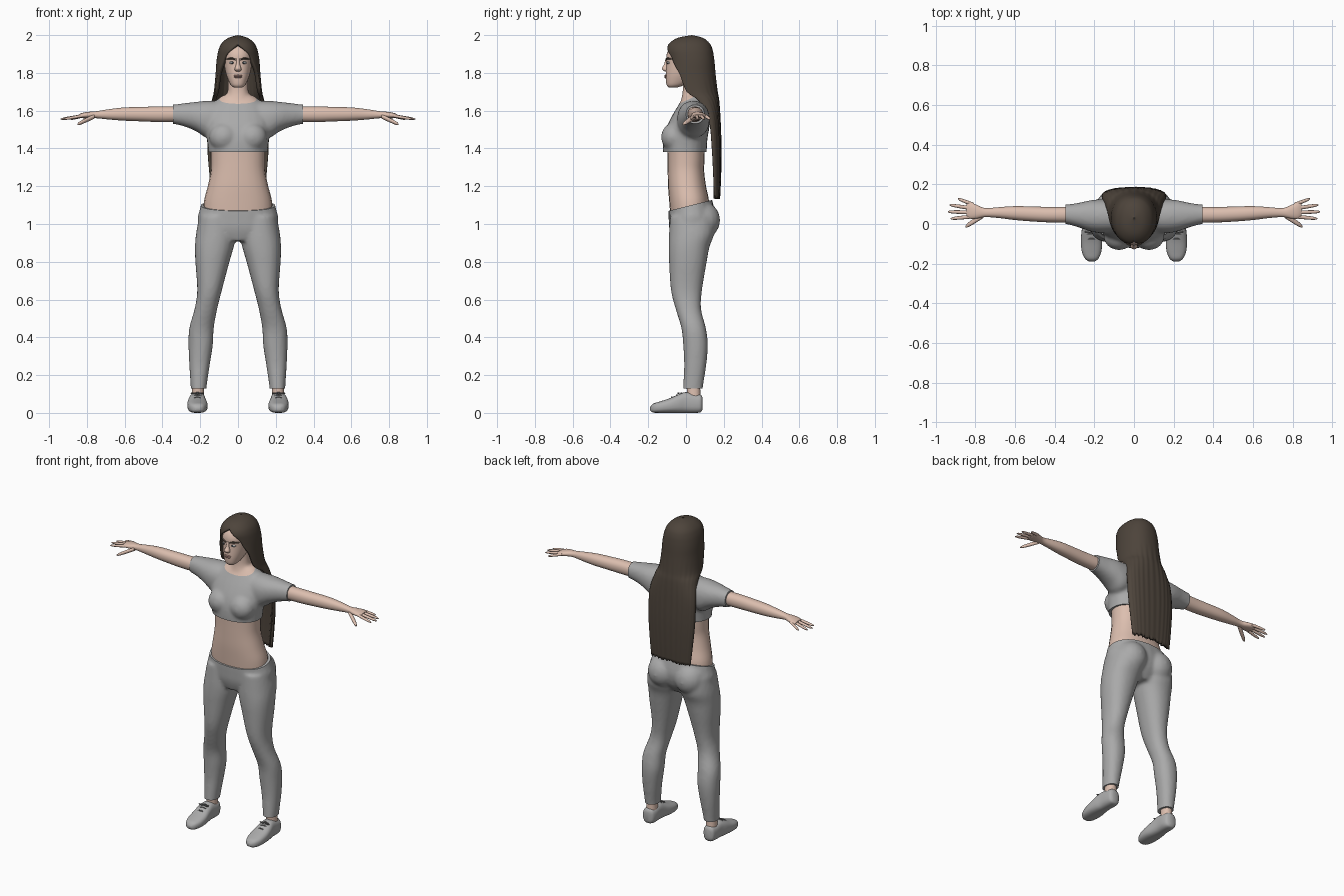
import bpy, bmesh, math, random
from mathutils import Vector

random.seed(4)
if "Cube" in bpy.data.objects:
    bpy.data.objects.remove(bpy.data.objects["Cube"], do_unlink=True)


def material(name, red, green, blue):
    mat = bpy.data.materials.new(name)
    mat.use_nodes = True
    colour = (red, green, blue, 1)
    mat.diffuse_color = colour
    shader = next(n for n in mat.node_tree.nodes if n.type == "BSDF_PRINCIPLED")
    shader.inputs["Base Color"].default_value = colour
    shader.inputs["Roughness"].default_value = .8
    return mat


skin = material("skin", .72, .52, .43)
hair_brown = material("dark brown hair", .075, .058, .044)
cloth = material("grey cloth", .40, .40, .40)
shoe_grey = material("shoe grey", .42, .42, .42)
lace_grey = material("dark lace grey", .16, .16, .16)
eye_white = material("eye white", .65, .65, .65)
iris_dark = material("dark iris", .05, .06, .07)
lip = material("lip", .48, .29, .25)


def smooth_rows(keys, steps=4):
    """Spline through the key sections."""
    rows = []
    last = len(keys) - 1
    for i in range(last):
        near = (keys[max(i - 1, 0)], keys[i], keys[i + 1], keys[min(i + 2, last)])
        for s in range(steps):
            t = s / steps
            rows.append([b + t / 2 * (c - a + t * (2*a - 5*b + 4*c - d + t * (3*b - 3*c + d - a)))
                         for a, b, c, d in zip(*near)])
    rows.append(list(keys[last]))
    return rows


def oval(angle, power):
    c, s = math.cos(angle), math.sin(angle)
    return (math.copysign(abs(c) ** (2 / power), c), math.copysign(abs(s) ** (2 / power), s))


def loft(bm, keys, axis=2, sides=24, power=2.2):
    """Capped loft; keys are position, then low and high limits on the two other axes.
    A four-number key is symmetric: position, half width, low, high."""
    keys = [(k[0], -k[1], *k[1:]) if len(k) == 4 else k for k in keys]
    u, v = [n for n in range(3) if n != axis]
    rings = []
    for h, u0, u1, v0, v1 in smooth_rows(keys):
        ring = []
        for n in range(sides):
            c, s = oval(math.tau * n / sides, power)
            co = Vector()
            co[axis] = h
            co[u] = (u0 + u1) / 2 + c * (u1 - u0) / 2
            co[v] = (v0 + v1) / 2 + s * (v1 - v0) / 2
            ring.append(bm.verts.new(co))
        rings.append(ring)
    for low, high in zip(rings, rings[1:]):
        for n in range(sides):
            m = (n + 1) % sides
            bm.faces.new((low[n], low[m], high[m], high[n]))
    bm.faces.new(rings[0])
    bm.faces.new(rings[-1])


def ball(bm, centre, radii):
    made = bmesh.ops.create_uvsphere(bm, u_segments=20, v_segments=12, radius=1)["verts"]
    for vert in made:
        vert.co = Vector(a + b * c for a, b, c in zip(centre, vert.co, radii))


def mirror(bm):
    copy = bmesh.ops.duplicate(bm, geom=bm.verts[:] + bm.edges[:] + bm.faces[:])["geom"]
    for item in copy:
        if isinstance(item, bmesh.types.BMVert):
            item.co.x *= -1


def soften(ob):
    bpy.ops.object.select_all(action="DESELECT")
    ob.select_set(True)
    bpy.context.view_layer.objects.active = ob
    bpy.ops.object.shade_smooth_by_angle(angle=math.radians(50))


def finish(name, bm, *mats, recalc=True, shade=True):
    if recalc:
        bmesh.ops.recalc_face_normals(bm, faces=bm.faces[:])
    mesh = bpy.data.meshes.new(name)
    bm.to_mesh(mesh)
    bm.free()
    for mat in mats:
        mesh.materials.append(mat)
    ob = bpy.data.objects.new(name, mesh)
    bpy.context.collection.objects.link(ob)
    if shade:
        soften(ob)
    return ob


def fuse(name, bm, cuts, paint, *mats):
    """Blend overlapping volumes into one skin, trim it by planes, paint past one plane."""
    ob = finish(name, bm, *mats, shade=False)
    remesh = ob.modifiers.new("Blend", "REMESH")
    remesh.mode = "VOXEL"
    remesh.voxel_size = .01
    relax = ob.modifiers.new("Relax", "SMOOTH")
    relax.iterations = 6
    graph = bpy.context.evaluated_depsgraph_get()
    mesh = bpy.data.meshes.new_from_object(ob.evaluated_get(graph))
    ob.modifiers.clear()
    ob.data = mesh
    mesh.materials.clear()
    for mat in mats:
        mesh.materials.append(mat)
    work = bmesh.new()
    work.from_mesh(mesh)
    for face in work.faces:
        face.material_index = 0
    for point, normal in cuts + paint:
        trim = (point, normal) in cuts
        done = bmesh.ops.bisect_plane(work, geom=work.verts[:] + work.edges[:] + work.faces[:],
                                      dist=.00001, plane_co=point, plane_no=normal, clear_outer=trim)
        if trim:
            rim = [e for e in done["geom_cut"] if isinstance(e, bmesh.types.BMEdge)]
            bmesh.ops.edgeloop_fill(work, edges=rim)
        else:
            for face in work.faces:
                if (face.calc_center_median() - Vector(point)).dot(Vector(normal)) > 0:
                    face.material_index = 1
    work.to_mesh(mesh)
    work.free()
    soften(ob)


# Trousers: legs and seat blended with the pelvis
bm = bmesh.new()
loft(bm, [(1.04, .02, .205, -.085, .15), (.95, .01, .222, -.09, .15), (.88, .022, .228, -.092, .125),
          (.8, .045, .226, -.09, .11), (.65, .085, .216, -.08, .085), (.55, .11, .23, -.055, .08),
          (.45, .128, .258, -.025, .105), (.36, .133, .262, -.015, .116), (.25, .15, .258, -.01, .107),
          (.13, .167, .25, -.016, .089), (.08, .167, .25, -.016, .089)])
ball(bm, (.095, .085, 1.02), (.095, .096, .1))
mirror(bm)
loft(bm, [(.91, .11, -.07, .1), (.97, .2, -.088, .14), (1.03, .214, -.092, .155),
          (1.08, .202, -.093, .15), (1.18, .18, -.092, .125)])
fuse("trousers", bm, [((0, -.09, 1.07), (0, -.25, 1)), ((0, 0, .13), (0, 0, -1))], [], cloth)

# Bare midriff
bm = bmesh.new()
loft(bm, [(1.04, .183, -.082, .12), (1.12, .18, -.089, .122), (1.2, .16, -.095, .106),
          (1.28, .144, -.097, .096), (1.34, .142, -.098, .098), (1.42, .145, -.1, .1)], power=2.3)
finish("midriff", bm, skin)

# Cropped shirt, with the neck rising out of the neckline
bm = bmesh.new()
loft(bm, [(.08, -.04, .12, 1.48, 1.65), (.16, -.047, .125, 1.455, 1.652), (.22, -.037, .12, 1.49, 1.647),
          (.28, -.017, .107, 1.515, 1.64), (.345, 0, .098, 1.53, 1.632), (.39, 0, .098, 1.53, 1.632)], axis=0)
ball(bm, (.075, -.065, 1.46), (.078, .067, .075))
mirror(bm)
loft(bm, [(1.33, .152, -.118, .108), (1.4, .158, -.122, .11), (1.46, .166, -.118, .115),
          (1.52, .175, -.1, .125), (1.58, .17, -.07, .125), (1.63, .14, -.04, .115), (1.68, .085, -.01, .1)])
loft(bm, [(1.56, .09, -.04, .1), (1.64, .075, -.03, .095), (1.7, .056, -.018, .085), (1.8, .052, -.02, .08)])
fuse("shirt_and_neck", bm,
     [((0, 0, 1.38), (0, 0, -1)), ((.345, 0, 0), (1, 0, 0)), ((-.345, 0, 0), (-1, 0, 0))],
     [((0, -.06, 1.625), (0, -.47, 1))], cloth, skin)

# Arms with palms
bm = bmesh.new()
loft(bm, [(.3, .006, .088, 1.54, 1.622), (.42, .008, .086, 1.54, 1.622), (.5, .012, .088, 1.543, 1.62),
          (.6, .02, .09, 1.547, 1.617), (.68, .03, .085, 1.553, 1.608), (.75, .035, .08, 1.56, 1.597),
          (.79, .028, .095, 1.56, 1.594), (.825, .026, .108, 1.56, 1.588), (.845, .04, .1, 1.565, 1.58)], axis=0)
mirror(bm)
finish("arms", bm, skin)


# Fingers and thumbs
def finger(bm, base, tip, radius):
    keys = []
    for t, scale in ((0, 1), (.45, 1), (.85, .8), (1, .3)):
        x, y, z = Vector(base).lerp(Vector(tip), t)
        r = radius * scale
        keys.append((x, y - r, y + r, z - r * .85, z + r * .85))
    loft(bm, keys, axis=0, sides=12, power=2)


bm = bmesh.new()
for reach, base_y, tip_y in ((.888, .098, .127), (.93, .078, .096), (.94, .058, .062), (.925, .038, .027)):
    finger(bm, (.81, base_y, 1.575), (reach, tip_y, 1.555), .0095)
finger(bm, (.76, .045, 1.57), (.85, -.013, 1.528), .014)
mirror(bm)
finish("fingers", bm, skin)

# Head and nose
bm = bmesh.new()
loft(bm, [(1.722, .02, -.09, -.05), (1.735, .038, -.102, -.01), (1.765, .053, -.107, .04),
          (1.8, .065, -.107, .08), (1.85, .074, -.104, .11), (1.9, .076, -.102, .12),
          (1.94, .064, -.078, .11), (1.975, .025, -.02, .07)], sides=32, power=2.3)
loft(bm, [(1.875, .008, -.108, -.09), (1.845, .01, -.116, -.09), (1.824, .017, -.128, -.09),
          (1.812, .016, -.12, -.09), (1.807, .008, -.108, -.09)], sides=16)
finish("head", bm, skin)

# Eyes, brows and lips
bm = bmesh.new()
ball(bm, (.031, -.089, 1.854), (.016, .012, .007))
mirror(bm)
finish("eyes", bm, eye_white)
bm = bmesh.new()
ball(bm, (.03, -.098, 1.854), (.0065, .005, .0065))
mirror(bm)
finish("irises", bm, iris_dark)
bm = bmesh.new()
loft(bm, [(.012, -.11, -.095, 1.866, 1.874), (.035, -.104, -.085, 1.872, 1.882),
          (.06, -.082, -.06, 1.87, 1.875)], axis=0, sides=12)
mirror(bm)
finish("brows", bm, hair_brown)
bm = bmesh.new()
for height, width in ((1.785, .024), (1.777, .02)):
    ball(bm, (0, -.104, height), (width, .01, .0055))
finish("lips", bm, lip)

# Long hair: an open shell; keys are height, half width, front, back, opening angle
bm = bmesh.new()
keys = [(2, .001, .03, .032, 0), (1.985, .052, -.045, .09, 0), (1.957, .086, -.088, .125, 0),
        (1.925, .102, -.103, .14, 17), (1.89, .11, -.1, .147, 35), (1.85, .115, -.096, .152, 44),
        (1.79, .119, -.095, .157, 62), (1.7, .128, -.07, .167, 70), (1.65, .14, .01, .175, 76),
        (1.55, .16, .08, .182, 80), (1.4, .162, .1, .187, 82), (1.25, .15, .115, .185, 82),
        (1.14, .138, .125, .18, 82)]
columns = 72
grid = []
for z, half, front, back, gap in smooth_rows(keys):
    gap = math.radians(max(gap, 0))
    row = []
    for n in range(columns + 1):
        angle = gap + (math.tau - 2 * gap) * n / columns
        c, s = oval(angle, 2.2)
        wave = 1 + .03 * math.sin(n * 1.3) * min(1, max(0, 1.8 - z) * 4)
        drop = random.uniform(-.008, .008) if z < 1.15 else 0
        row.append(bm.verts.new((half * s, (front + back) / 2 - (back - front) / 2 * c * wave, z + drop)))
    grid.append(row)
for upper, lower in zip(grid, grid[1:]):
    for n in range(columns):
        bm.faces.new((upper[n], lower[n], lower[n + 1], upper[n + 1]))
bmesh.ops.remove_doubles(bm, verts=bm.verts[:], dist=.0005)
hair = finish("long_hair", bm, hair_brown, recalc=False)
shell = hair.modifiers.new("Thickness", "SOLIDIFY")
shell.thickness = .02

# Ankles, shoes and laces
bm = bmesh.new()
loft(bm, [(.06, .178, .246, .005, .08), (.1, .18, .244, .006, .076), (.17, .18, .24, 0, .075)])
mirror(bm)
finish("ankles", bm, skin)
bm = bmesh.new()
loft(bm, [(-.19, .2, .225, .012, .03), (-.175, .18, .247, .002, .048), (-.14, .165, .263, 0, .06),
          (-.09, .161, .268, 0, .076), (-.04, .168, .265, 0, .098), (0, .172, .258, 0, .11),
          (.05, .172, .255, 0, .1), (.078, .18, .25, .004, .096), (.088, .2, .235, .02, .08)], axis=1, power=2.7)
mirror(bm)
finish("shoes", bm, shoe_grey)
bm = bmesh.new()
for y, z in ((-.075, .083), (-.05, .095), (-.025, .105)):
    loft(bm, [(.19, y - .004, y + .004, z - .012, z - .004), (.215, y - .004, y + .004, z - .003, z + .004),
              (.24, y - .004, y + .004, z - .012, z - .004)], axis=0, sides=8)
for x in (.198, .234):
    ball(bm, (x, -.04, .104), (.017, .006, .005))
mirror(bm)
finish("laces", bm, lace_grey)
